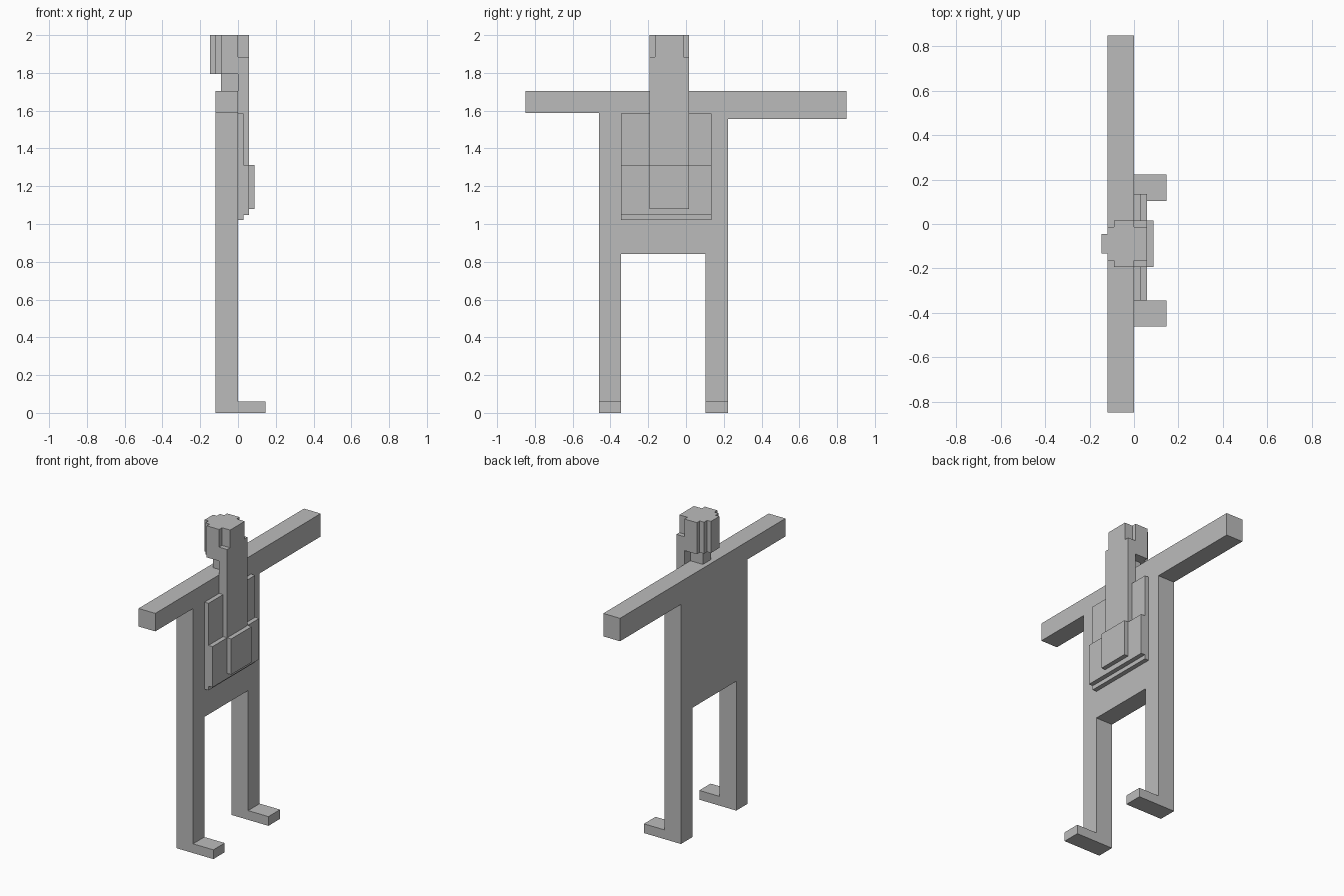
import bpy
import bmesh
from mathutils import Vector

cube = bpy.data.objects.get("Cube")
if cube:
    bpy.data.objects.remove(cube, do_unlink=True)

grey = bpy.data.materials.new("plain grey")
grey.use_nodes = True
colour = (0.5, 0.5, 0.5, 1)
grey.diffuse_color = colour
grey.node_tree.nodes["Principled BSDF"].inputs["Base Color"].default_value = colour


def prism(name, outline, offset):
    """Extrude a closed outline of 3D points along offset."""
    bm = bmesh.new()
    face = bm.faces.new([bm.verts.new(p) for p in outline])
    moved = bmesh.ops.extrude_face_region(bm, geom=[face], use_keep_orig=True)["geom"]
    bmesh.ops.translate(bm, vec=Vector(offset),
                        verts=[v for v in moved if isinstance(v, bmesh.types.BMVert)])
    bmesh.ops.recalc_face_normals(bm, faces=bm.faces)
    mesh = bpy.data.meshes.new(name)
    bm.to_mesh(mesh)
    bm.free()
    mesh.materials.append(grey)
    obj = bpy.data.objects.new(name, mesh)
    bpy.context.collection.objects.link(obj)
    return obj


def block(name, x, y, z):
    """Box from (low, high) ranges on each axis."""
    corners = [(x[0], y[0], z[0]), (x[0], y[1], z[0]), (x[0], y[1], z[1]), (x[0], y[0], z[1])]
    return prism(name, corners, (x[1] - x[0], 0, 0))


BACK = -0.12
MID = -0.089      # middle line of head and face across y
RIGHT_LEG = (-0.461, -0.345)
LEFT_LEG = (0.104, 0.223)
SHOULDER = 1.705
HIP = 0.84
ARM = 0.849

# Torso, arms and legs: one flat slab cut from an outline
body = [
    (-ARM, SHOULDER), (-ARM, 1.588), (RIGHT_LEG[0], 1.588), (RIGHT_LEG[0], 0),
    (RIGHT_LEG[1], 0), (RIGHT_LEG[1], HIP), (LEFT_LEG[0], HIP), (LEFT_LEG[0], 0),
    (LEFT_LEG[1], 0), (LEFT_LEG[1], 1.556), (ARM, 1.556), (ARM, SHOULDER),
]
prism("body", [(BACK, y, z) for y, z in body], (-BACK, 0, 0))

# Feet
for name, leg in (("foot_a", RIGHT_LEG), ("foot_b", LEFT_LEG)):
    block(name, (0, 0.146), leg, (0, 0.06))

# Layered chest plates
CHEST = (-0.344, 0.135)
block("chest_plate", (0, 0.029), CHEST, (1.02, 1.585))
block("belly_plate", (0, 0.058), CHEST, (1.047, 1.312))

# Long face strip and the thicker pad at its lower end
FACE = (MID - 0.105, MID + 0.105)
block("face_strip", (0, 0.058), FACE, (1.312, 1.885))
block("face_pad", (0, 0.087), FACE, (1.08, 1.312))

# Brow, narrower than the face strip
block("brow", (0, 0.058), (MID - 0.075, MID + 0.075), (1.885, 2))

# Head with a stepped back, mirrored about its middle line
half = [(0, 0.105), (-0.089, 0.105), (-0.089, 0.075),
        (BACK, 0.075), (BACK, 0.043), (-0.147, 0.043)]
head = [(x, MID + w) for x, w in half] + [(x, MID - w) for x, w in reversed(half)]
prism("head", [(x, y, 1.795) for x, y in head], (0, 0, 0.205))

# Neck
block("neck", (-0.089, 0), (MID - 0.043, MID + 0.043), (SHOULDER, 1.795))
